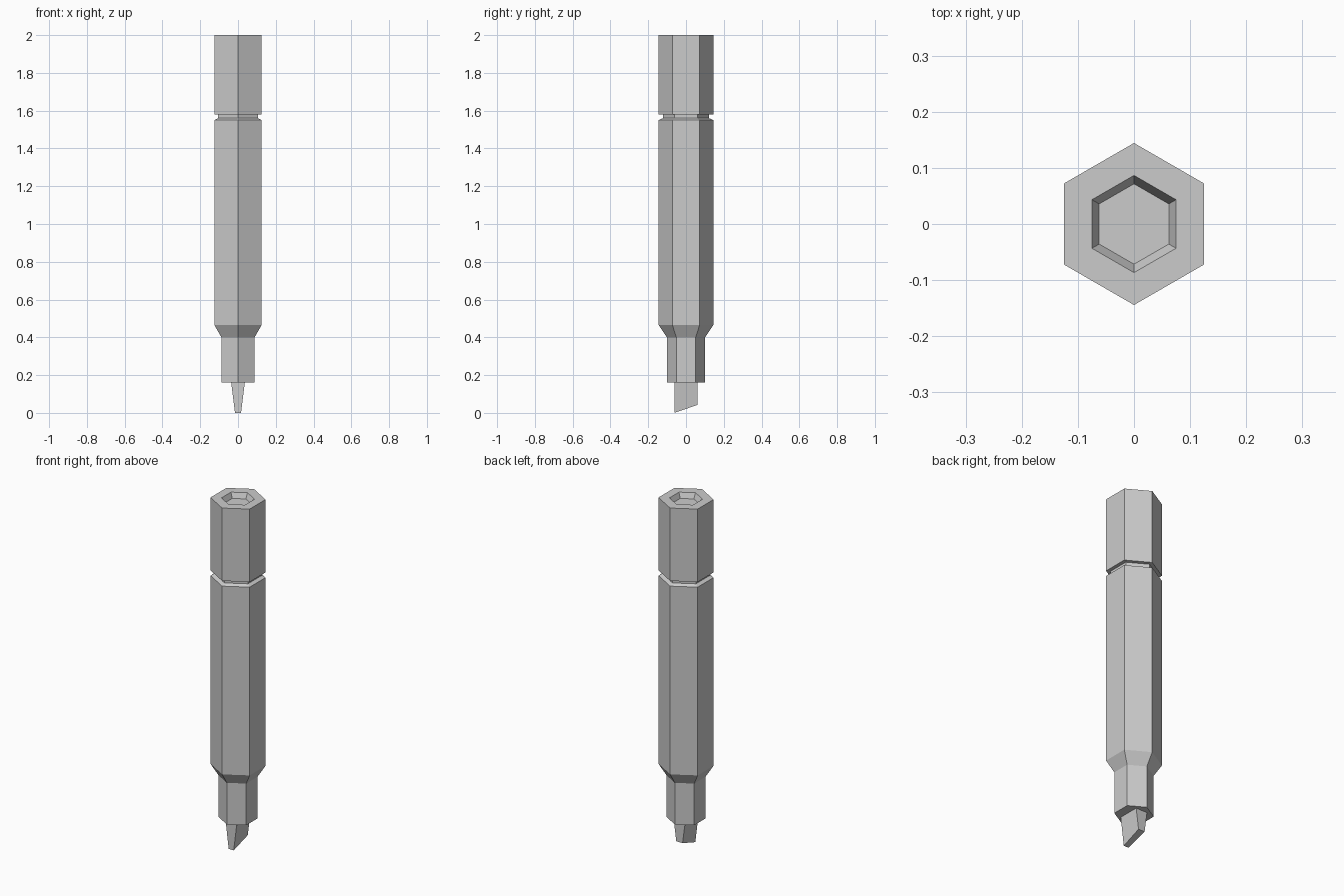
import bpy, bmesh
from math import cos, sin, pi

if "Cube" in bpy.data.objects:
    bpy.data.objects.remove(bpy.data.objects["Cube"])


def finish(name, bm):
    bmesh.ops.recalc_face_normals(bm, faces=bm.faces)
    mesh = bpy.data.meshes.new(name)
    bm.to_mesh(mesh)
    bm.free()
    obj = bpy.data.objects.new(name, mesh)
    bpy.context.collection.objects.link(obj)
    return obj


def loft(name, rings):
    """Closed skin through a list of equal-sized point rings."""
    bm = bmesh.new()
    loops = [[bm.verts.new(p) for p in ring] for ring in rings]
    n = len(rings[0])
    for a, b in zip(loops, loops[1:]):
        for i in range(n):
            j = (i + 1) % n
            bm.faces.new((a[i], a[j], b[j], b[i]))
    bm.faces.new(loops[0][::-1])
    bm.faces.new(loops[-1])
    return finish(name, bm)


def hexagon(half_width, z):
    """Hexagon with points along y; half_width is measured flat to flat in x."""
    r = half_width / cos(pi / 6)
    return [(r * cos(pi / 2 + k * pi / 3), r * sin(pi / 2 + k * pi / 3), z)
            for k in range(6)]


def hex_part(name, profile):
    return loft(name, [hexagon(w, z) for w, z in profile])


# Barrel with stepped grip, shoulder and the neck that enters the cap
hex_part("barrel", [(0.088, 0.16), (0.088, 0.40), (0.125, 0.465),
                    (0.125, 1.55), (0.106, 1.56), (0.106, 1.579)])

# End cap with the hexagonal recess in its top
hex_part("end_cap", [(0.105, 1.58), (0.125, 1.58), (0.125, 2.0),
                     (0.075, 2.0), (0.062, 1.97)])

# Chisel nib: tapered wedge with a slanted tip
loft("nib", [
    [(-0.016, -0.062, 0.0), (0.016, -0.062, 0.0),
     (0.020, 0.060, 0.042), (-0.020, 0.060, 0.042)],
    [(-0.036, -0.062, 0.16), (0.036, -0.062, 0.16),
     (0.036, 0.060, 0.16), (-0.036, 0.060, 0.16)],
])
